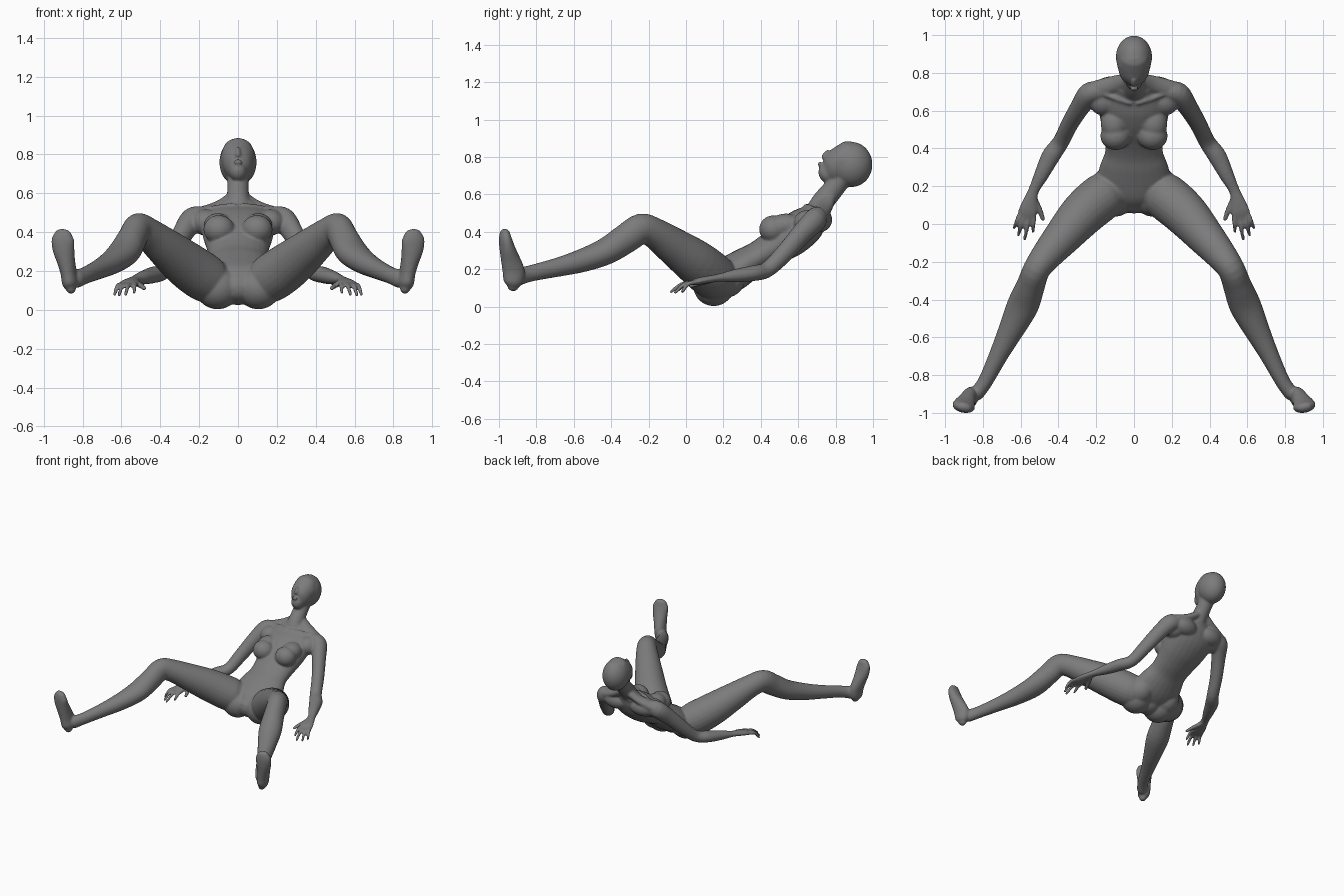
import bpy, bmesh, math
from mathutils import Vector, Matrix

bm = bmesh.new()
SIDES = 24


def spline(p, steps=4):
    """Catmull-Rom interpolation through section tuples."""
    out = []
    for i in range(len(p) - 1):
        a, b, c, d = p[max(i - 1, 0)], p[i], p[i + 1], p[min(i + 2, len(p) - 1)]
        for k in range(steps):
            t = k / steps
            out.append([0.5 * (2 * q + (r - o) * t + (2 * o - 5 * q + 4 * r - s) * t * t
                               + (3 * q - o - 3 * r + s) * t ** 3)
                        for o, q, r, s in zip(a, b, c, d)])
    return out + [list(p[-1])]


def loft(sections, ref, mirror=True):
    """Round-ended tube through (x, y, z, half width, half depth along ref)."""
    s = spline(sections)
    pts = [Vector(q[:3]) for q in s]
    n = len(s)
    tan = [(pts[min(i + 1, n - 1)] - pts[max(i - 1, 0)]).normalized() for i in range(n)]
    rings = [(pts[i], tan[i], s[i][3], s[i][4]) for i in range(n)]
    for end, sign in ((0, -1), (n - 1, 1)):
        p, t, a, b = rings[end] if sign < 0 else rings[-1]
        r = min(a, b)
        for deg in (30, 55, 75, 87):
            e = math.radians(deg)
            ring = (p + t * sign * r * math.sin(e), t, a * math.cos(e), b * math.cos(e))
            if sign < 0:
                rings.insert(0, ring)
            else:
                rings.append(ring)
    for sx in ((1, -1) if mirror else (1,)):
        loops = []
        for p, t, a, b in rings:
            u = t.cross(Vector(ref)).normalized()
            v = u.cross(t).normalized()
            loop = []
            for k in range(SIDES):
                w = 2 * math.pi * k / SIDES
                c = p + u * a * math.cos(w) + v * b * math.sin(w)
                loop.append(bm.verts.new((c.x * sx, c.y, c.z)))
            loops.append(loop)
        for l0, l1 in zip(loops, loops[1:]):
            for k in range(SIDES):
                j = (k + 1) % SIDES
                bm.faces.new((l0[k], l0[j], l1[j], l1[k]))
        bm.faces.new(loops[0])
        bm.faces.new(loops[-1])


def ball(c, r, mirror=True):
    for sx in ((1, -1) if mirror else (1,)):
        m = Matrix.Translation((c[0] * sx, c[1], c[2])) @ Matrix.Diagonal((*r, 1))
        bmesh.ops.create_uvsphere(bm, u_segments=32, v_segments=20, radius=1, matrix=m)


UP = (0, 0, 1)
FRONT = (0, -0.59, 0.81)

# Torso, from pelvis to collar
loft([(0, .14, .12, .11, .085), (0, .18, .145, .165, .097), (0, .25, .18, .192, .10),
      (0, .32, .225, .176, .093), (0, .385, .265, .153, .085), (0, .47, .315, .16, .095),
      (0, .56, .375, .18, .108), (0, .64, .435, .19, .102), (0, .69, .485, .17, .078),
      (0, .715, .52, .11, .058)], FRONT, False)
# Chest and its upper slope
ball((.098, .466, .414), (.08, .075, .074))
ball((.105, .535, .434), (.072, .09, .064))
# Shoulder front and shoulder blades
ball((.165, .655, .45), (.075, .08, .068))
ball((.115, .71, .465), (.105, .072, .068))
# Seat and hips
ball((.105, .148, .113), (.115, .11, .11))
ball((.12, .20, .145), (.10, .115, .10))
ball((0, .16, .115), (.10, .095, .09), False)
# Neck
loft([(0, .70, .51, .075, .06), (0, .735, .565, .06, .06), (0, .785, .625, .055, .056),
      (0, .83, .685, .058, .056)], FRONT, False)
# Shoulder slopes and collar bones
loft([(.02, .765, .585, .036, .03), (.10, .742, .532, .045, .03),
      (.20, .71, .488, .05, .04)], UP)
loft([(.02, .64, .54, .012, .011), (.10, .665, .532, .012, .011),
      (.19, .70, .515, .012, .012)], UP)

# Head: skull, brow, face, nose, lips
ball((0, .885, .76), (.096, .112, .121), False)
ball((0, .85, .78), (.09, .085, .09), False)
FACE = (0, -.86, .5)
loft([(0, .865, .808, .084, .078), (0, .825, .765, .084, .09), (0, .785, .73, .07, .08),
      (0, .755, .712, .046, .054)], FACE, False)
loft([(0, .757, .832, .009, .01), (0, .745, .813, .012, .016),
      (0, .735, .799, .014, .013)], FACE, False)
ball((0, .716, .762), (.024, .013, .013), False)

# Legs, hip to ankle
loft([(.09, .195, .145, .10, .10), (.16, .15, .16, .124, .124), (.27, .055, .235, .12, .121),
      (.38, -.07, .325, .10, .10), (.465, -.17, .394, .082, .082), (.515, -.24, .416, .072, .082),
      (.545, -.32, .365, .075, .08), (.588, -.43, .295, .084, .072), (.65, -.56, .245, .068, .062),
      (.715, -.69, .21, .051, .051), (.785, -.83, .178, .04, .044),
      (.83, -.895, .16, .039, .048)], UP)
# Feet, heel to toes
loft([(.86, -.925, .108, .026, .032), (.865, -.922, .135, .04, .054),
      (.872, -.922, .19, .041, .06), (.885, -.938, .25, .047, .052),
      (.898, -.955, .31, .057, .042), (.902, -.966, .36, .06, .034),
      (.90, -.969, .389, .047, .028)], (-.2, 1, 0))

# Arms, shoulder to knuckles
loft([(.18, .70, .475, .052, .058), (.235, .69, .463, .06, .064), (.285, .62, .392, .052, .057),
      (.34, .53, .29, .046, .05), (.387, .435, .199, .044, .043), (.44, .36, .179, .049, .042),
      (.49, .26, .165, .039, .035), (.53, .18, .155, .029, .022), (.55, .12, .146, .039, .02),
      (.562, .07, .137, .05, .019), (.57, .04, .13, .049, .015)], UP)
# Fingers: knuckle x, then tip
for kx, tx, ty, tz in ((.53, .535, -.04, .09), (.557, .578, -.08, .08),
                       (.584, .612, -.057, .076), (.608, .635, -.02, .08)):
    loft([(kx, .045, .13, .014, .013), ((kx + tx) / 2, .02 + ty * .5, .121, .0125, .0125),
          (tx, ty, tz, .01, .01)], UP)
# Thumbs
loft([(.53, .135, .142, .019, .016), (.498, .07, .124, .016, .014),
      (.482, .025, .11, .012, .012)], UP)

# Fuse all parts into one smooth body
bmesh.ops.recalc_face_normals(bm, faces=bm.faces)
mesh = bpy.data.meshes.new("reclining_figure")
bm.to_mesh(mesh)
bm.free()
body = bpy.data.objects.new("reclining_figure", mesh)
bpy.context.collection.objects.link(body)
grey = bpy.data.materials.new("dark_grey")
grey.diffuse_color = (0.2, 0.2, 0.2, 1)
mesh.materials.append(grey)
fuse = body.modifiers.new("fuse", 'REMESH')
fuse.mode = 'VOXEL'
fuse.voxel_size = 0.0065
fuse.use_smooth_shade = True
soft = body.modifiers.new("soften", 'SMOOTH')
soft.factor = 0.5
soft.iterations = 12
